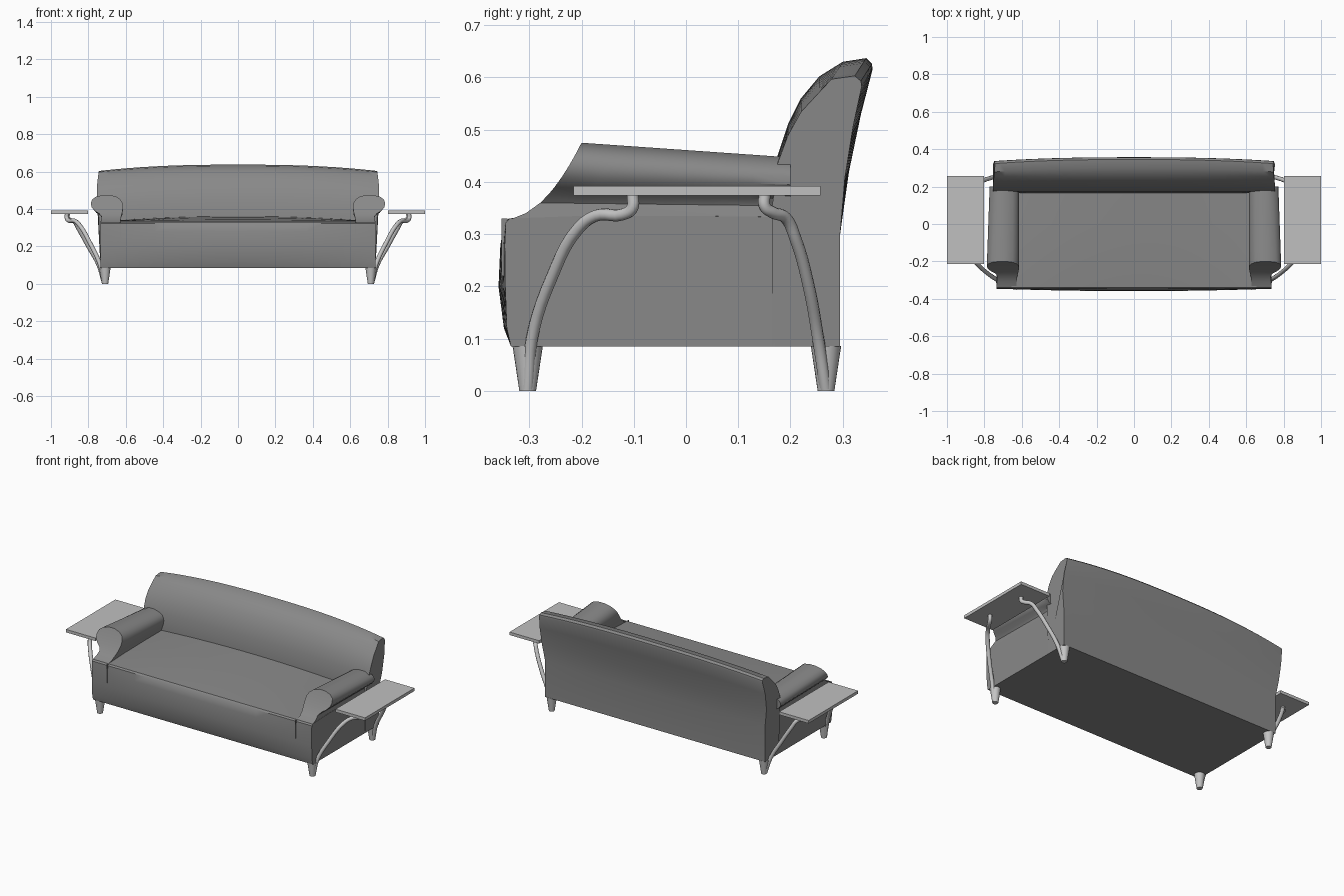
import bpy, bmesh, math

cube = bpy.data.objects.get("Cube")
if cube:
    bpy.data.objects.remove(cube, do_unlink=True)


def material(name, value):
    m = bpy.data.materials.new(name)
    m.use_nodes = True
    col = (value, value, value, 1)
    m.diffuse_color = col
    m.node_tree.nodes["Principled BSDF"].inputs["Base Color"].default_value = col
    return m


fabric = material("grey fabric", 0.25)
metal = material("pale metal", 0.56)
table_grey = material("table grey", 0.53)


def finish(name, bm, mat, angle=35):
    bmesh.ops.recalc_face_normals(bm, faces=bm.faces)
    me = bpy.data.meshes.new(name)
    bm.to_mesh(me)
    bm.free()
    ob = bpy.data.objects.new(name, me)
    bpy.context.collection.objects.link(ob)
    me.materials.append(mat)
    bpy.ops.object.select_all(action="DESELECT")
    ob.select_set(True)
    bpy.context.view_layer.objects.active = ob
    bpy.ops.object.shade_smooth_by_angle(angle=math.radians(angle))
    return ob


def loft(name, rings, mat, angle=35, paired_caps=False):
    """Skin closed rings of equal length and cap both ends."""
    bm = bmesh.new()
    rows = [[bm.verts.new(p) for p in r] for r in rings]
    n = len(rows[0])
    for a, b in zip(rows, rows[1:]):
        for i in range(n):
            j = (i + 1) % n
            bm.faces.new((a[i], a[j], b[j], b[i]))
    for row in (rows[0], rows[-1]):
        if paired_caps:
            for i in range(n // 2 - 1):
                bm.faces.new((row[i], row[i + 1], row[n - 2 - i], row[n - 1 - i]))
        else:
            bm.faces.new(row)
    return finish(name, bm, mat, angle)


def box(name, centre, size, mat):
    bm = bmesh.new()
    bmesh.ops.create_cube(bm, size=1)
    for v in bm.verts:
        v.co = [c + s * k for c, s, k in zip(centre, size, v.co)]
    return finish(name, bm, mat)


HALF = 0.735
STEPS = [math.sin(math.pi / 2 * i / 12) for i in range(-12, 13)]

# Seat base: bowed front, crown rising toward the back
base = [(0.17, 0.085), (-0.335, 0.085), (-0.343, 0.12), (-0.346, 0.2),
        (-0.347, 0.28), (-0.345, 0.322), (-0.338, 0.33), (-0.2, 0.335),
        (0.0, 0.335), (0.17, 0.333)]


def base_ring(s):
    bow = 1 - s * s
    ring = []
    for y, z in base:
        belly = math.sin(math.pi * (z - 0.085) / 0.25) if y < -0.33 else 0
        crown = 0.028 * (y + 0.34) / 0.51 if z > 0.32 else 0
        ring.append((s * HALF, y - 0.013 * bow * belly, z + crown * bow))
    return ring


loft("seat_base", [base_ring(s) for s in STEPS], fabric)

# Backrest: leaning profile with a gently arched top
back = [(0.295, 0.085), (0.295, 0.3), (0.312, 0.42), (0.335, 0.53),
        (0.357, 0.615), (0.356, 0.626), (0.345, 0.637), (0.3, 0.63),
        (0.255, 0.602), (0.22, 0.56), (0.195, 0.51), (0.175, 0.45),
        (0.165, 0.36), (0.165, 0.085)]


def back_ring(s):
    ring = []
    for y, z in back:
        up = max(0, (z - 0.3) / 0.337)
        edge = abs(s) ** 2.5 * up
        x = s * (HALF + 0.02 * math.sin(math.pi * min(1, up * 0.85)))
        ring.append((x, y - 0.022 * edge * (y > 0.29), z - 0.034 * edge))
    return ring


loft("backrest", [back_ring(s) for s in STEPS], fabric)

# Rolled arms: height, inner x, outer x; the front sweeps down to the seat edge
levels = [(0.325, 0.63, 0.735), (0.34, 0.628, 0.733), (0.36, 0.624, 0.73),
          (0.375, 0.62, 0.742), (0.39, 0.617, 0.766), (0.41, 0.615, 0.783),
          (0.43, 0.617, 0.787), (0.45, 0.628, 0.78), (0.465, 0.648, 0.76),
          (0.475, 0.685, 0.722)]


def arm_ring(side, t):
    pts = [(a, z) for z, a, b in levels] + [(b, z) for z, a, b in reversed(levels)]
    ring = []
    for x, z in pts:
        u = max(0, (z - 0.33) / 0.145)
        front = -0.345 + 0.145 * u ** 0.5
        taper = 0.022 * t * u * (x > 0.735)
        ring.append((side * (x - taper), front + (0.2 - front) * t, z - 0.028 * t * u))
    return ring


# Legs and tables
def tube(name, points, radius):
    cu = bpy.data.curves.new(name, "CURVE")
    cu.dimensions = "3D"
    cu.bevel_depth = radius
    cu.bevel_resolution = 3
    cu.resolution_u = 5
    cu.use_fill_caps = True
    sp = cu.splines.new("BEZIER")
    sp.bezier_points.add(len(points) - 1)
    for bp, p in zip(sp.bezier_points, points):
        bp.co = p
        bp.handle_left_type = bp.handle_right_type = "AUTO"
    cu.materials.append(metal)
    ob = bpy.data.objects.new(name, cu)
    bpy.context.collection.objects.link(ob)


front_path = [(0.717, -0.303, 0.005), (0.737, -0.295, 0.1), (0.79, -0.258, 0.215),
              (0.846, -0.205, 0.312), (0.872, -0.17, 0.336), (0.905, -0.12, 0.338),
              (0.915, -0.103, 0.35), (0.915, -0.102, 0.375)]
rear_path = [(0.717, 0.267, 0.005), (0.745, 0.253, 0.1), (0.8, 0.235, 0.2),
             (0.85, 0.21, 0.29), (0.875, 0.19, 0.332), (0.9, 0.165, 0.342),
             (0.91, 0.151, 0.353), (0.91, 0.15, 0.375)]

for side, label in ((1, "left"), (-1, "right")):
    loft(label + "_arm", [arm_ring(side, i / 6) for i in range(7)], fabric,
         paired_caps=True)
    box(label + "_front_seam", (side * 0.63, -0.3475, 0.275), (0.004, 0.012, 0.11), fabric)
    box(label + "_side_table", (side * 0.9015, 0.021, 0.383), (0.197, 0.472, 0.018),
        table_grey)
    for end, y, path in (("front", -0.303, front_path), ("rear", 0.268, rear_path)):
        rings = [[(side * 0.71 + r * math.cos(a * math.pi / 10),
                   y + r * math.sin(a * math.pi / 10), z) for a in range(20)]
                 for r, z in ((0.016, 0), (0.029, 0.086))]
        loft(f"{label}_{end}_leg", rings, metal)
        tube(f"{label}_{end}_table_support", [(side * x, yy, z) for x, yy, z in path], 0.0115)
